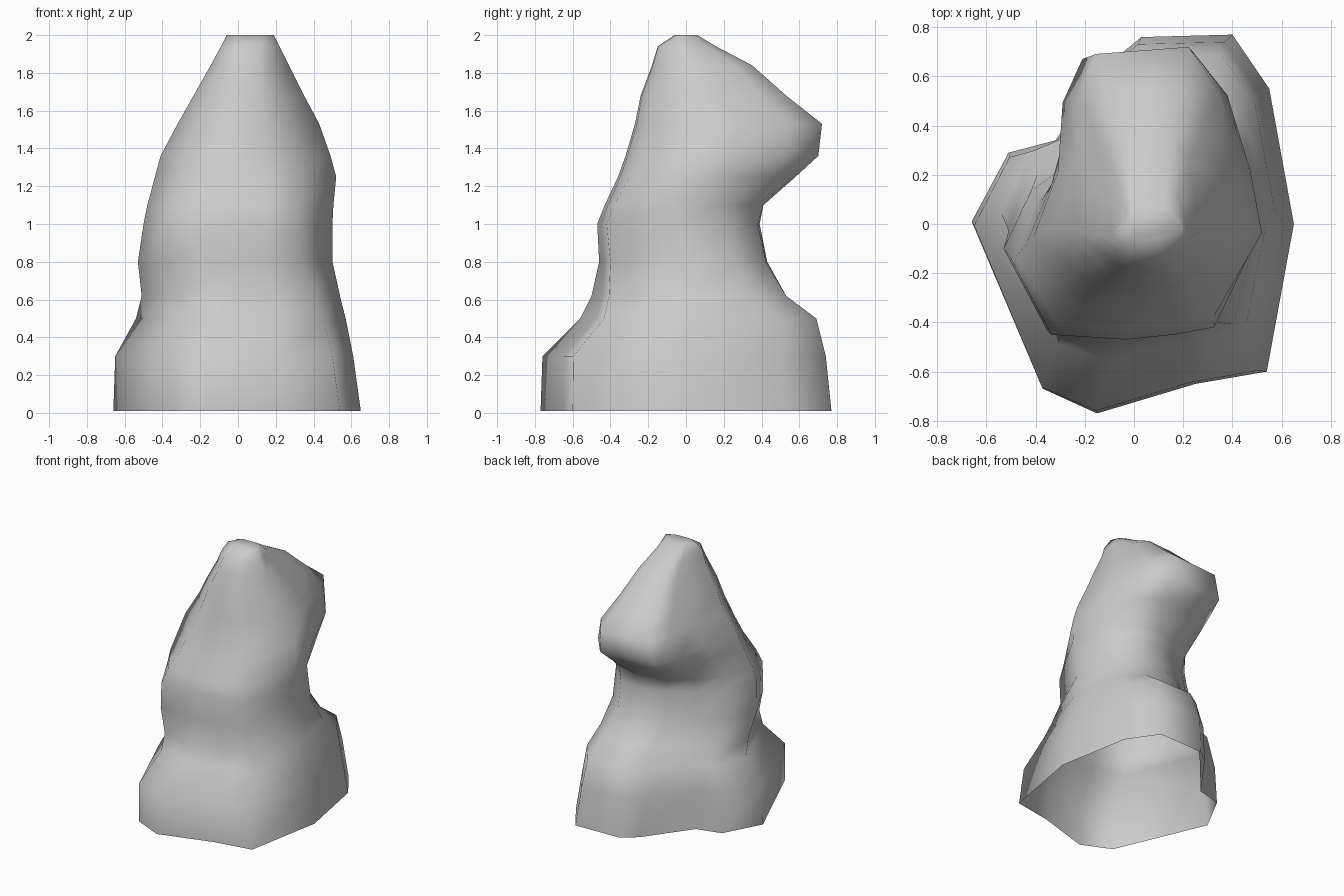
import bpy, bmesh

if "Cube" in bpy.data.objects:
    bpy.data.objects.remove(bpy.data.objects["Cube"])

# Twelve-sided outlines seen from above, counter-clockwise from the front
foot = [(-.15, -.77), (.25, -.65), (.54, -.60), (.65, .0), (.55, .55), (.40, .77),
        (.03, .76), (-.08, .67), (-.32, .34), (-.51, .29), (-.66, .01), (-.37, -.67)]
waist = [(-.05, -.47), (.15, -.45), (.32, -.42), (.50, -.04), (.44, .22), (.28, .38),
         (.08, .39), (-.08, .33), (-.27, .22), (-.42, .10), (-.53, -.14), (-.36, -.45)]
head = [(.02, -.32), (.15, -.31), (.28, -.25), (.49, -.02), (.45, .25), (.38, .54),
        (.24, .72), (-.21, .69), (-.29, .51), (-.31, .22), (-.41, -.05), (-.20, -.31)]
outlines = [foot, waist, head]

# Levels: height, blend (0 foot, 1 waist, 2 head), x min, x max, y min, y max
levels = [
    (.01, 0, -.66, .65, -.77, .77),
    (.30, .05, -.65, .61, -.76, .74),
    (.50, .30, -.54, .57, -.56, .69),
    (.62, .55, -.51, .54, -.50, .53),
    (.80, .90, -.53, .50, -.46, .43),
    (1.0, 1, -.50, .50, -.47, .39),
    (1.1, 1.2, -.48, .505, -.43, .41),
    (1.25, 1.7, -.44, .52, -.36, .58),
    (1.36, 2, -.41, .49, -.32, .70),
    (1.53, 2, -.32, .43, -.27, .72),
    (1.68, 2, -.235, .35, -.24, .53),
    (1.84, 2, -.145, .27, -.18, .35),
    (1.94, 2, -.09, .22, -.15, .16),
    (2.0, 2, -.06, .19, -.06, .06),
]


def fit(values, low, high):
    a, b = min(values), max(values)
    return [low + (v - a) * (high - low) / (b - a) for v in values]


def section(z, blend, x0, x1, y0, y1):
    """Blend two neighbouring outlines and fit them to the level's bounds."""
    i = min(int(blend), 1)
    t = blend - i
    pts = [[p * (1 - t) + q * t for p, q in zip(a, b)]
           for a, b in zip(outlines[i], outlines[i + 1])]
    xs = fit([p[0] for p in pts], x0, x1)
    ys = fit([p[1] for p in pts], y0, y1)
    return [(x, y, z) for x, y in zip(xs, ys)]


bm = bmesh.new()
rings = [[bm.verts.new(p) for p in section(*row)] for row in levels]

# Loft the walls and close the top; the underside stays open
for a, b in zip(rings, rings[1:]):
    for i in range(12):
        j = (i + 1) % 12
        bm.faces.new((a[i], a[j], b[j], b[i]))
bm.faces.new(rings[-1])
bmesh.ops.recalc_face_normals(bm, faces=bm.faces)

mesh = bpy.data.meshes.new("rock_pillar")
bm.to_mesh(mesh)
bm.free()
rock = bpy.data.objects.new("rock_pillar", mesh)
bpy.context.collection.objects.link(rock)
for p in mesh.polygons:
    p.use_smooth = True
